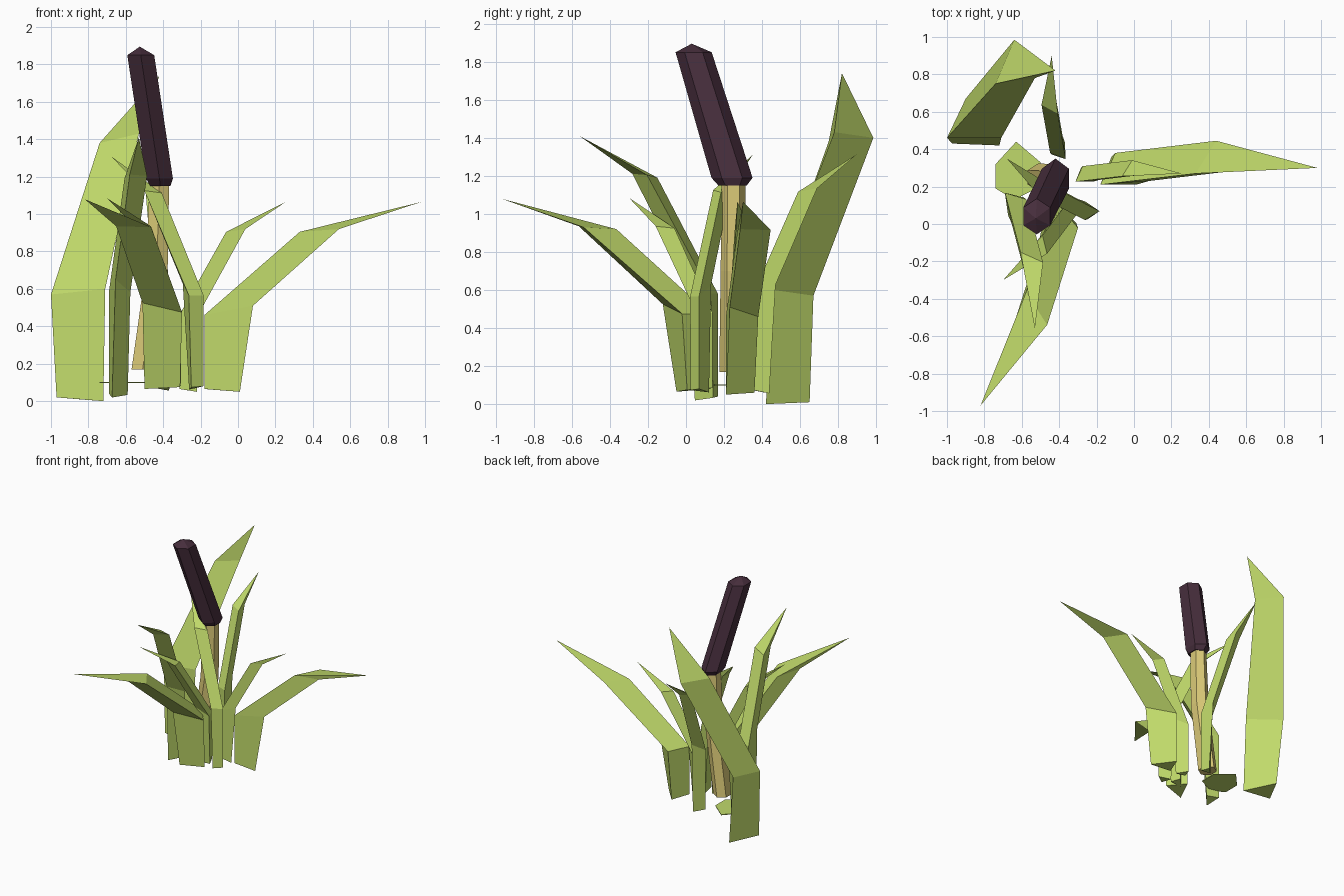
import bpy, bmesh, math
from mathutils import Vector, Matrix

if "Cube" in bpy.data.objects:
    bpy.data.objects.remove(bpy.data.objects["Cube"])


def material(name, rgb):
    m = bpy.data.materials.new(name)
    m.diffuse_color = (*rgb, 1)
    m.use_nodes = True
    m.node_tree.nodes["Principled BSDF"].inputs["Base Color"].default_value = m.diffuse_color
    return m


GREEN = material("leaf_green", (0.53, 0.70, 0.145))
STRAW = material("straw_stem", (0.72, 0.60, 0.19))
BROWN = material("dark_brown", (0.062, 0.027, 0.045))


def loft(name, rings, mat, tip=None):
    """Skin equal-sided rings, with caps or a pointed tip at the end."""
    bm = bmesh.new()
    vs = [[bm.verts.new(p) for p in ring] for ring in rings]
    n = len(vs[0])
    for a, b in zip(vs, vs[1:]):
        for i in range(n):
            j = (i + 1) % n
            bm.faces.new((a[i], a[j], b[j], b[i]))
    bm.faces.new(vs[0][::-1])
    if tip is None:
        if len(vs) > 1:
            bm.faces.new(vs[-1])
    else:
        t = bm.verts.new(tip)
        for i in range(n):
            bm.faces.new((vs[-1][i], vs[-1][(i + 1) % n], t))
    bmesh.ops.recalc_face_normals(bm, faces=bm.faces)
    me = bpy.data.meshes.new(name)
    bm.to_mesh(me)
    bm.free()
    me.materials.append(mat)
    ob = bpy.data.objects.new(name, me)
    bpy.context.collection.objects.link(ob)
    return ob


# Standard three-sided blade: base, bend and shoulder sections, then a tip
BLADE = [
    [(-.18, .21, .065), (.01, .21, .05), (-.12, .36, .06)],
    [(-.18, .21, .46), (.08, .23, .51), (-.10, .38, .46)],
    [(.33, .27, .905), (.54, .285, .92), (.44, .445, .915)],
]
BLADE_TIP = Vector((.98, .30, 1.065))


def leaf(name, tip, turn, width, height):
    """Place the blade by its tip, turned about z and scaled."""
    m = (Matrix.Translation(tip) @ Matrix.Rotation(math.radians(turn), 4, 'Z')
         @ Matrix.Diagonal((width, width, height, 1)))
    loft(name, [[m @ (Vector(p) - BLADE_TIP) for p in s] for s in BLADE],
         GREEN, tip)


# Spreading leaves
leaf("right_leaf", (.98, .30, 1.065), 0, 1, 1)
leaf("front_leaf", (-.82, -.97, 1.08), -114.5, 1, 1)
leaf("small_right_leaf", (.255, .27, 1.065), 0, .49, 1)
leaf("small_front_leaf", (-.70, -.30, 1.085), -134, .49, 1)

# Upright leaves
leaf("tall_front_leaf", (-.53, -.56, 1.41), -82, .64, 1.37)
leaf("tall_back_leaf", (-.44, .90, 1.315), 93.3, .48, 1.24)
leaf("tall_inner_leaf", (-.68, .35, 1.31), 146, .49, 1.23)

# Large broad leaf at the back left
loft("broad_back_leaf", [
    [(-.97, .43, .02), (-.72, .42, 0), (-.85, .65, .01)],
    [(-1.0, .46, .57), (-.71, .46, .60), (-.90, .67, .57)],
    [(-.74, .75, 1.38), (-.53, .78, 1.43), (-.64, .985, 1.40)],
], GREEN, (-.42, .82, 1.74))

# Flat leaf patch near the stem foot
loft("ground_patch", [[(x, y, z) for x, y in
     ((-.74, .32), (-.63, .44), (-.5, .33), (-.5, .2), (-.64, .13), (-.74, .19))]
     for z in (.097, .103)], GREEN)


def hexagon(x, y, z, rx, ry):
    return [(x + rx * math.sin(i * math.pi / 3), y + ry * math.cos(i * math.pi / 3), z)
            for i in range(6)]


# Stem, bowed slightly
loft("stem", [hexagon(-.51, .25, .17, .068, .075),
              hexagon(-.435, .25, .70, .068, .068),
              hexagon(-.42, .25, 1.18, .06, .062)], STRAW)

# Leaning seed head with tapered ends
loft("seed_head", [hexagon(-.415, .245, 1.15, .062, .075),
                   hexagon(-.42, .242, 1.19, .083, .108),
                   hexagon(-.52, .04, 1.85, .083, .095)],
     BROWN, (-.525, .03, 1.895))
